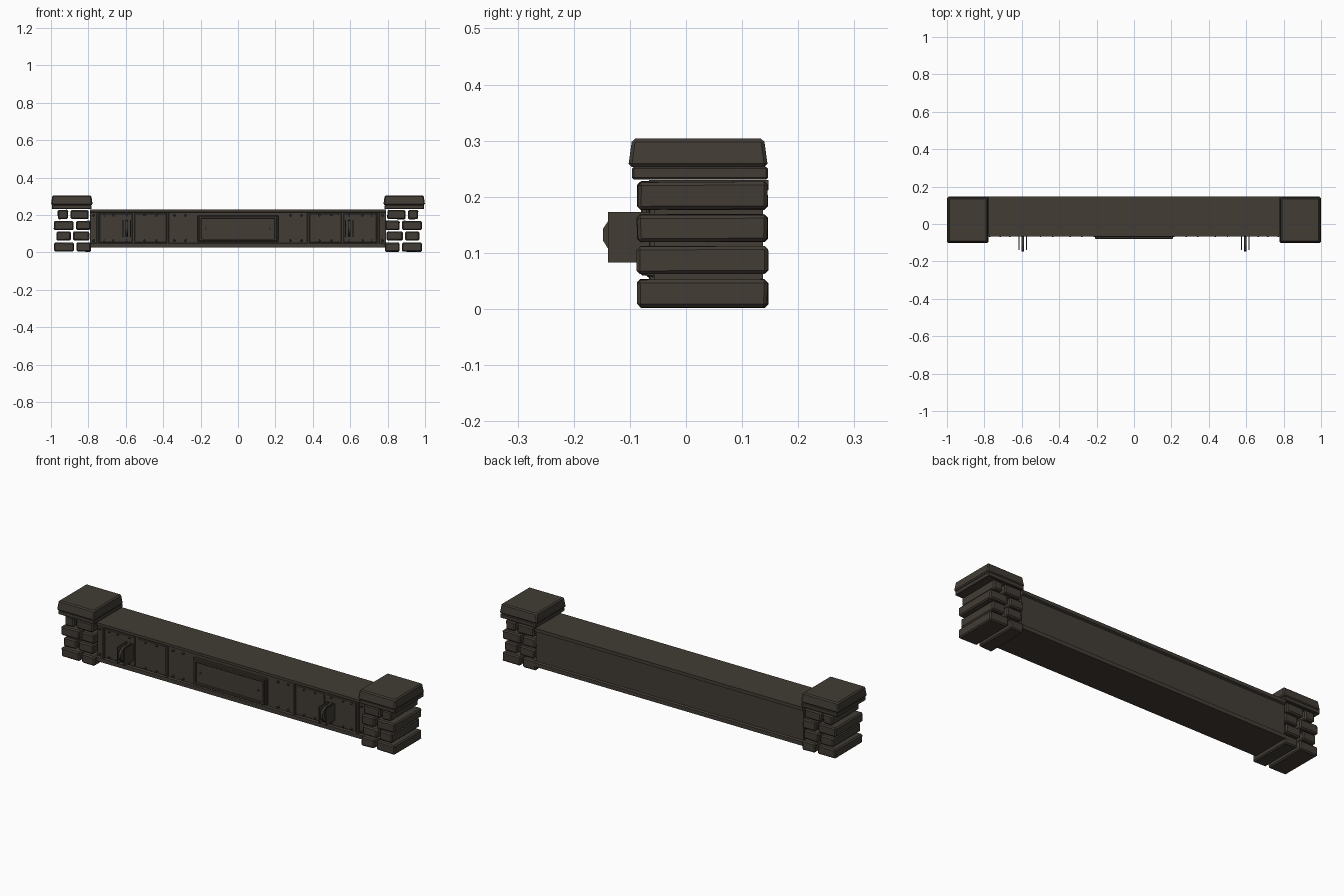
import bpy, bmesh, random
from mathutils import Vector, Matrix

if "Cube" in bpy.data.objects:
    bpy.data.objects.remove(bpy.data.objects["Cube"])

random.seed(4)
iron = bpy.data.materials.new("dark brown stone")
iron.diffuse_color = (0.054, 0.045, 0.035, 1)
iron.use_nodes = True
iron.node_tree.nodes["Principled BSDF"].inputs["Base Color"].default_value = iron.diffuse_color


def finish(name, bm):
    bmesh.ops.recalc_face_normals(bm, faces=bm.faces)
    me = bpy.data.meshes.new(name)
    bm.to_mesh(me)
    bm.free()
    me.materials.append(iron)
    ob = bpy.data.objects.new(name, me)
    bpy.context.collection.objects.link(ob)
    return ob


def block(name, x0, x1, y0, y1, z0, z1, bevel=0.0, jitter=0.0, taper=0.0):
    """Box from its limits; optional chamfer, uneven corners and narrower top."""
    bm = bmesh.new()
    bmesh.ops.create_cube(bm, size=1)
    for v in bm.verts:
        t = taper if v.co.z > 0 else 0
        sx, sy = (1 if v.co.x > 0 else -1), (1 if v.co.y > 0 else -1)
        v.co = Vector(((x0 + x1) / 2 + v.co.x * (x1 - x0) - sx * t,
                       (y0 + y1) / 2 + v.co.y * (y1 - y0) - sy * t,
                       (z0 + z1) / 2 + v.co.z * (z1 - z0)))
        v.co -= Vector((sx * random.uniform(0, jitter), sy * random.uniform(0, jitter),
                        (1 if v.co.z > (z0 + z1) / 2 else -1) * random.uniform(0, jitter)))
    if bevel:
        bmesh.ops.bevel(bm, geom=bm.edges[:], offset=bevel, segments=1, affect='EDGES')
    return finish(name, bm)


def extrude_x(name, pts, x0, x1):
    """Sweep a (y, z) profile along x."""
    bm = bmesh.new()
    f = bm.faces.new([bm.verts.new((x0, y, z)) for y, z in pts])
    r = bmesh.ops.extrude_face_region(bm, geom=[f])
    vs = [g for g in r['geom'] if isinstance(g, bmesh.types.BMVert)]
    bmesh.ops.translate(bm, verts=vs, vec=(x1 - x0, 0, 0))
    return finish(name, bm)


# Long beam with protruding top and bottom rims
extrude_x("beam", [(-0.066, 0.230), (-0.066, 0.216), (-0.057, 0.212), (-0.057, 0.050),
                   (-0.066, 0.046), (-0.066, 0.025), (0.147, 0.025), (0.147, 0.046),
                   (0.137, 0.050), (0.137, 0.207), (0.147, 0.212), (0.147, 0.230)],
          -0.79, 0.79)

# Raised centre plate: base, frame and inner panel
block("centre_plate", -0.217, 0.217, -0.070, -0.05, 0.056, 0.197, 0.003)
for z0, z1 in ((0.060, 0.072), (0.181, 0.193)):
    block("plate_frame_rail", -0.208, 0.208, -0.080, -0.065, z0, z1, 0.002)
for s in (-1, 1):
    block("plate_frame_side", s * 0.202 - 0.006, s * 0.202 + 0.006, -0.080, -0.065, 0.060, 0.193, 0.002)


def rivets(name, spots):
    bm = bmesh.new()
    for x, y, z in spots:
        m = Matrix.Translation((x, y, z)) @ Matrix.Rotation(1.5708, 4, 'X')
        bmesh.ops.create_cone(bm, cap_ends=True, segments=6, radius1=0.0065,
                              radius2=0.004, depth=0.012, matrix=m)
    finish(name, bm)


for s in (-1, 1):
    # Riveted front panels separated by grooves and straps
    for a, b in ((0.565, 0.740), (0.382, 0.553)):
        x0, x1 = sorted((s * a, s * b))
        block("front_panel", x0, x1, -0.062, -0.05, 0.052, 0.209, 0.003)
    for c in (0.750, 0.375):
        block("front_strap", s * c - 0.006, s * c + 0.006, -0.066, -0.05, 0.046, 0.214, 0.002)
    rivets("rivets", [(s * x, -0.064, z) for x in (0.772, 0.715, 0.665, 0.595, 0.500, 0.435, 0.340, 0.280)
                      for z in (0.063, 0.198)])
    rivets("plate_rivets", [(s * 0.17, -0.070, 0.127)])

    # Handle: two thin side plates with a curved grip between them
    hx = s * 0.595
    for d in (-0.020, 0.020):
        block("handle_plate", hx + d - 0.002, hx + d + 0.002, -0.139, -0.055, 0.083, 0.173)
    extrude_x("handle_grip", [(-0.055, 0.172), (-0.115, 0.170), (-0.138, 0.158), (-0.148, 0.143),
                              (-0.148, 0.122), (-0.138, 0.106), (-0.115, 0.088), (-0.055, 0.085),
                              (-0.055, 0.100), (-0.108, 0.104), (-0.125, 0.120), (-0.125, 0.142),
                              (-0.108, 0.155), (-0.055, 0.157)], hx - 0.006, hx + 0.006)

    # Pillar stones: z range, inner edge, joint, outer edge
    for z0, z1, a, j, b in ((0.002, 0.054, 0.785, 0.870, 0.985),
                            (0.062, 0.113, 0.793, 0.888, 0.972),
                            (0.118, 0.170, 0.787, 0.872, 0.986),
                            (0.176, 0.228, 0.797, 0.902, 0.965)):
        for p, q in ((a, j - 0.005), (j + 0.005, b)):
            x0, x1 = sorted((s * p, s * q))
            block("pillar_stone", x0, x1, -0.088, 0.147, z0, z1, 0.006, 0.003)

    # Pillar top: thin slab and tapered capstone
    x0, x1 = sorted((s * 0.783, s * 0.995))
    block("cap_slab", x0, x1, -0.096, 0.146, 0.231, 0.253, 0.003)
    x0, x1 = sorted((s * 0.777, s * 1.0))
    block("capstone", x0, x1, -0.103, 0.146, 0.253, 0.304, 0.006, 0.0, 0.007)
